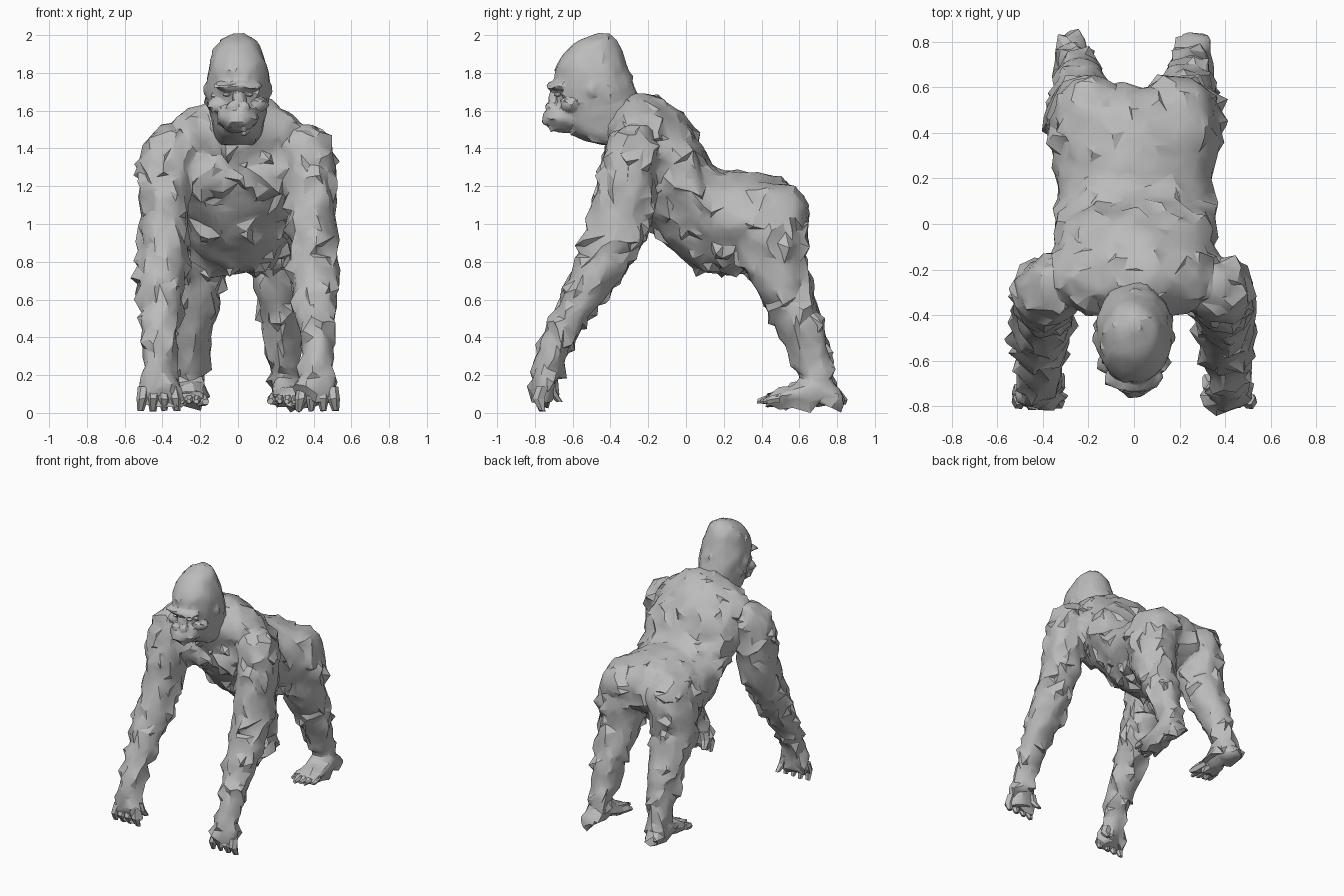
import bpy, bmesh, math, random
from mathutils import Vector, noise

if "Cube" in bpy.data.objects:
    bpy.data.objects.remove(bpy.data.objects["Cube"])

random.seed(7)
GREY = (0.5, 0.5, 0.5, 1)
fur = bpy.data.materials.new("grey_fur")
fur.use_nodes = True
fur.diffuse_color = GREY
fur.node_tree.nodes["Principled BSDF"].inputs["Base Color"].default_value = GREY

X_AXIS, Y_AXIS, Z_AXIS = Vector((1, 0, 0)), Vector((0, 1, 0)), Vector((0, 0, 1))


def add_part(name, bm, group=None):
    """Make an object, and list it if it will be blended with others."""
    bmesh.ops.recalc_face_normals(bm, faces=bm.faces)
    mesh = bpy.data.meshes.new(name)
    bm.to_mesh(mesh)
    bm.free()
    mesh.materials.append(fur)
    obj = bpy.data.objects.new(name, mesh)
    bpy.context.collection.objects.link(obj)
    if group is not None:
        group.append(obj)


def apply_modifier(obj, kind, **settings):
    modifier = obj.modifiers.new(kind, kind)
    for key, value in settings.items():
        setattr(modifier, key, value)
    bpy.ops.object.modifier_apply(modifier=modifier.name)


def blend(name, group, voxel, keep, rough, tufts):
    """Fuse parts into one skin, then facet it and pull out ragged tufts."""
    bpy.ops.object.select_all(action="DESELECT")
    for part in group:
        part.select_set(True)
    obj = group[0]
    bpy.context.view_layer.objects.active = obj
    bpy.ops.object.join()
    obj.name = obj.data.name = name
    apply_modifier(obj, "REMESH", mode="VOXEL", voxel_size=voxel)
    apply_modifier(obj, "SMOOTH", factor=0.5, iterations=5)
    for vertex in obj.data.vertices:
        vertex.co += noise.noise_vector(vertex.co * 12) * rough
    apply_modifier(obj, "DECIMATE", ratio=keep)
    normals = [vertex.normal.copy() for vertex in obj.data.vertices]
    for vertex, normal in zip(obj.data.vertices, normals):
        if random.random() < tufts:
            vertex.co += (normal - Z_AXIS / 2) * random.uniform(0.5, 1.5) * rough
    obj.data.materials.clear()
    obj.data.materials.append(fur)
    bpy.ops.object.shade_smooth_by_angle(angle=math.radians(28))


def skin(rings, across, along, sides, taper=0):
    """Bridge elliptical rings; taper narrows their lower half."""
    bm = bmesh.new()
    loops = []
    for centre, wide, deep in rings:
        loop = []
        for i in range(sides):
            t = math.tau * i / sides
            width = wide * math.cos(t) * (1 + taper * min(0, math.sin(t)))
            loop.append(bm.verts.new(centre + across * width + along * deep * math.sin(t)))
        loops.append(loop)
    for low, high in zip(loops, loops[1:]):
        for i in range(sides):
            j = (i + 1) % sides
            bm.faces.new((low[i], low[j], high[j], high[i]))
    bm.faces.new(loops[0])
    bm.faces.new(loops[-1])
    return bm


def smooth_rows(rows, steps=4):
    """Ease a flowing curve through a few key rows."""
    rows = [Vector(row) for row in rows]
    padded = [rows[0], *rows, rows[-1]]
    result = []
    for before, start, end, after in zip(padded, padded[1:], padded[2:], padded[3:]):
        for k in range(steps):
            t = k / steps
            pull = (end - before) / 2 * t * (1 - t) ** 2 - (after - start) / 2 * t * t * (1 - t)
            result.append(start.lerp(end, t * t * (3 - 2 * t)) + pull)
    return result + [rows[-1]]


def limb(name, side, x_start, x_end, rows, along=Y_AXIS):
    """Loft rows of y, z, half width, half depth, drifting sideways evenly."""
    rows = smooth_rows(rows)
    rings = []
    for i, (y, z, wide, deep) in enumerate(rows):
        x = x_start + (x_end - x_start) * i / (len(rows) - 1)
        rings.append((Vector((side * x, y, z)), wide, deep))
    add_part(name, skin(rings, X_AXIS, along, 16), body)


def digit(name, side, root, tip, radius):
    """A tapering finger or toe with a raised knuckle."""
    root, tip = Vector(root), Vector(tip)
    root.x *= side
    tip.x *= side
    knuckle = root.lerp(tip, 0.5)
    knuckle.y -= radius * 0.7
    along = Z_AXIS if abs(root.y - tip.y) > abs(root.z - tip.z) else Y_AXIS
    rings = [(root, radius, radius), (knuckle, radius, radius), (tip, radius / 2, radius / 2)]
    bm = skin(rings, X_AXIS, along, 6)
    for vertex in bm.verts:
        vertex.co += noise.noise_vector(vertex.co * 20) * radius / 4
    add_part(name, bm)


def lump(name, centre, radii, group=None):
    """An ellipsoid."""
    bm = bmesh.new()
    bmesh.ops.create_icosphere(bm, subdivisions=3, radius=1)
    for vertex in bm.verts:
        vertex.co = Vector(c + r * p for c, r, p in zip(centre, radii, vertex.co))
    add_part(name, bm, group)


body, head = [], []

# torso, from the throat to the rump: y, top, bottom, half width
rows = smooth_rows([
    (-0.43, 1.58, 1.43, 0.1), (-0.25, 1.7, 1.05, 0.33), (0, 1.57, 0.8, 0.35),
    (0.13, 1.32, 0.74, 0.34), (0.3, 1.28, 0.74, 0.36), (0.5, 1.24, 0.88, 0.35),
    (0.6, 1.13, 0.95, 0.2)])
rings = [(Vector((0, y, (top + bottom) / 2)), wide, (top - bottom) / 2)
         for y, top, bottom, wide in rows]
add_part("torso", skin(rings, X_AXIS, Z_AXIS, 24, 0.25), body)

# skull with a high crest: z, front, back, half width
rows = smooth_rows([
    (1.42, -0.48, -0.28, 0.09), (1.5, -0.63, -0.23, 0.13), (1.7, -0.69, -0.26, 0.17),
    (1.84, -0.69, -0.31, 0.155), (1.95, -0.6, -0.35, 0.11), (2.01, -0.48, -0.41, 0.03)])
rings = [(Vector((0, (front + back) / 2, z)), wide, (back - front) / 2)
         for z, front, back, wide in rows]
add_part("skull", skin(rings, X_AXIS, Y_AXIS, 20), head)

# face
lump("muzzle", (0, -0.64, 1.57), (0.11, 0.12, 0.07), head)
lump("chin", (0, -0.65, 1.52), (0.08, 0.08, 0.04), head)
lump("lower_lip", (0, -0.73, 1.54), (0.06, 0.03, 0.02), head)
lump("nose_bridge", (0, -0.69, 1.66), (0.03, 0.04, 0.06), head)
lump("brow_ridge", (0, -0.67, 1.73), (0.13, 0.07, 0.03), head)

for side, word in ((1, "left_"), (-1, "right_")):
    lump(word + "nostril", (side * 0.03, -0.72, 1.62), (0.035, 0.03, 0.025), head)
    lump(word + "cheek", (side * 0.1, -0.61, 1.63), (0.06, 0.05, 0.04), head)
    lump(word + "ear", (side * 0.165, -0.5, 1.71), (0.02, 0.03, 0.04), head)
    lump(word + "eye", (side * 0.06, -0.68, 1.685), (0.02, 0.02, 0.01))

    # muscle masses
    lump(word + "neck_muscle", (side * 0.16, -0.23, 1.48), (0.2, 0.17, 0.14), body)
    lump(word + "shoulder", (side * 0.36, -0.28, 1.38), (0.15, 0.14, 0.14), body)
    lump(word + "chest_muscle", (side * 0.14, -0.3, 1.28), (0.17, 0.09, 0.15), body)
    lump(word + "buttock", (side * 0.19, 0.47, 1.04), (0.17, 0.18, 0.18), body)

    # arm from shoulder to wrist
    limb(word + "arm", side, 0.37, 0.43, [
        (-0.26, 1.52, 0.05, 0.07), (-0.3, 1.35, 0.14, 0.14), (-0.35, 1, 0.125, 0.17),
        (-0.49, 0.7, 0.125, 0.13), (-0.67, 0.4, 0.09, 0.09), (-0.74, 0.2, 0.08, 0.07)])

    # hand resting on its knuckles
    limb(word + "hand", side, 0.42, 0.42, [
        (-0.73, 0.26, 0.08, 0.07), (-0.755, 0.13, 0.11, 0.06), (-0.75, 0.06, 0.09, 0.04)])
    for n in range(4):
        spread = n - 1.5
        x = 0.42 + spread * 0.05
        digit(f"{word}finger_{n + 1}", side, (x, -0.76, 0.14),
              (x + spread / 70, -0.76, 0.01), 0.032)
    digit(word + "thumb", side, (0.35, -0.72, 0.17), (0.32, -0.67, 0.06), 0.035)

    # leg from hip to ankle
    limb(word + "leg", side, 0.2, 0.26, [
        (0.42, 1.19, 0.12, 0.12), (0.45, 0.95, 0.17, 0.19), (0.48, 0.75, 0.155, 0.16),
        (0.61, 0.45, 0.11, 0.13), (0.69, 0.2, 0.08, 0.09), (0.74, 0.06, 0.07, 0.08)])

    # foot with a splayed big toe
    limb(word + "foot", side, 0.27, 0.26, [
        (0.83, 0.08, 0.06, 0.04), (0.7, 0.12, 0.085, 0.08), (0.55, 0.09, 0.09, 0.05),
        (0.43, 0.07, 0.08, 0.03)], along=Z_AXIS)
    for n in range(4):
        x = 0.22 + n * 0.04
        digit(f"{word}toe_{n + 1}", side, (x, 0.5, 0.08), (x, 0.38 + n / 70, 0.06), 0.025)
    digit(word + "big_toe", side, (0.21, 0.57, 0.08), (0.17, 0.43, 0.06), 0.035)

blend("body", body, 0.017, 0.09, 0.02, 0.15)
blend("head", head, 0.009, 0.07, 0.009, 0.05)
